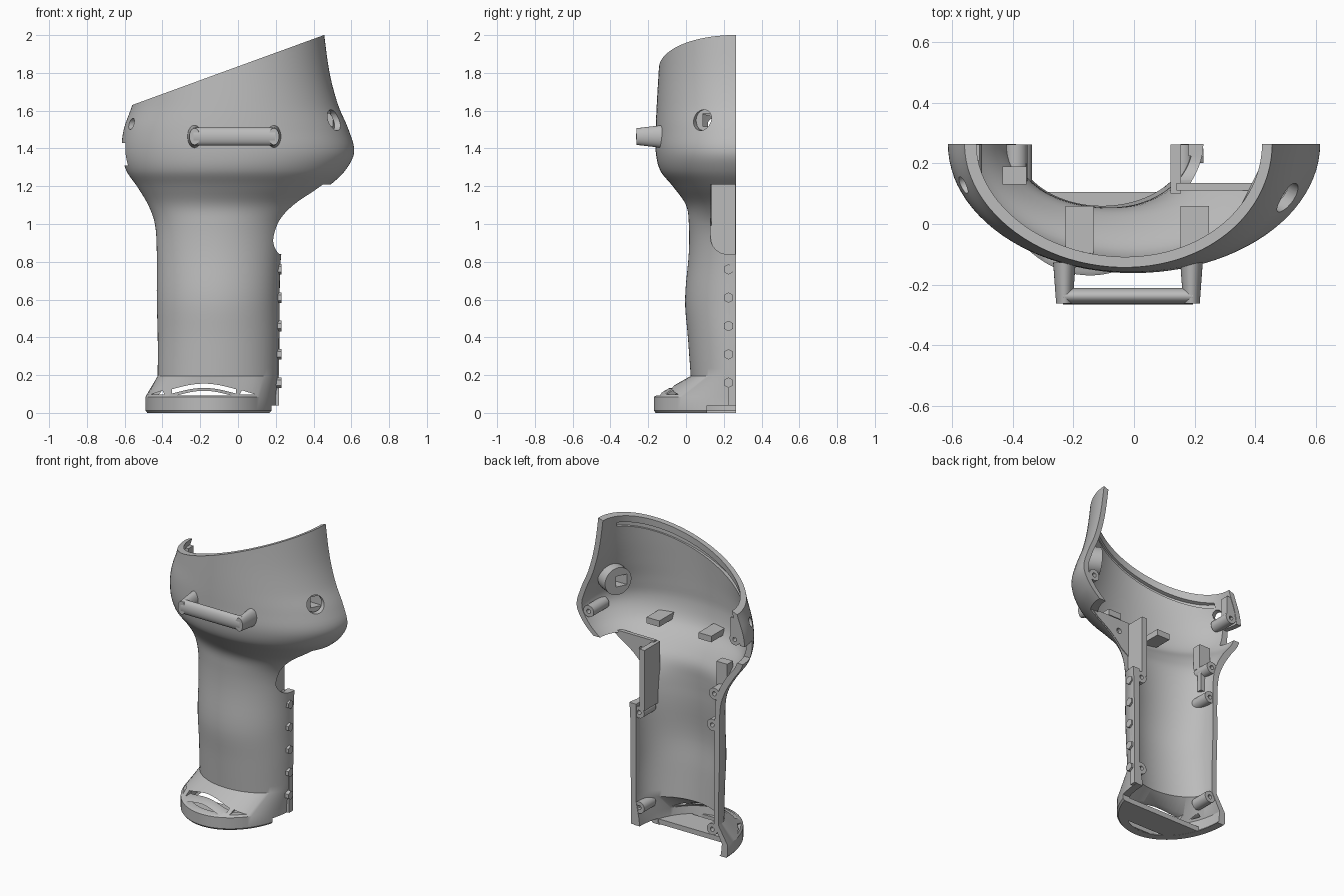
import bpy, bmesh, math
from mathutils import Vector, Matrix

old = bpy.data.objects.get("Cube")
if old:
    bpy.data.objects.remove(old, do_unlink=True)

SPLIT = 0.265      # plane where the shell half ends
BACK = 0.262       # rear end of the inner parts
STEPS = 48

grey = bpy.data.materials.new("matte grey")
grey.use_nodes = True
COLOUR = (0.5, 0.5, 0.5, 1)
grey.diffuse_color = COLOUR
grey.node_tree.nodes["Principled BSDF"].inputs["Base Color"].default_value = COLOUR


def finish(name, bm):
    bmesh.ops.recalc_face_normals(bm, faces=bm.faces)
    mesh = bpy.data.meshes.new(name)
    bm.to_mesh(mesh)
    bm.free()
    mesh.materials.append(grey)
    obj = bpy.data.objects.new(name, mesh)
    bpy.context.collection.objects.link(obj)
    return obj


def smooth(obj):
    bpy.ops.object.select_all(action='DESELECT')
    obj.select_set(True)
    bpy.context.view_layer.objects.active = obj
    bpy.ops.object.shade_smooth_by_angle(angle=math.radians(32))


def box(name, xs, ys, zs):
    bm = bmesh.new()
    bmesh.ops.create_cube(bm, size=1)
    for v in bm.verts:
        v.co = [r[0] if c < 0 else r[1] for c, r in zip(v.co, (xs, ys, zs))]
    return finish(name, bm)


def loft(rings):
    """Closed solid through rings of points."""
    bm = bmesh.new()
    rings = [[bm.verts.new(p) for p in ring] for ring in rings]
    for r, s in zip(rings, rings[1:]):
        for i in range(len(r)):
            j = (i + 1) % len(r)
            bm.faces.new((r[i], r[j], s[j], s[i]))
    bm.faces.new(rings[0])
    bm.faces.new(rings[-1])
    return bm


def prism(name, outline, place, low, high):
    return finish(name, loft([[place(a, b, k) for a, b in outline] for k in (low, high)]))


def cylinder(name, centre, axis, r1, r2, depth, sides=32, stretch=(1, 1)):
    bm = bmesh.new()
    bmesh.ops.create_cone(bm, cap_ends=True, segments=sides, radius1=r1, radius2=r2, depth=depth)
    bmesh.ops.scale(bm, vec=(*stretch, 1), verts=bm.verts)
    turn = Vector(axis).to_track_quat('Z', 'Y').to_matrix().to_4x4()
    bmesh.ops.transform(bm, matrix=Matrix.Translation(centre) @ turn, verts=bm.verts)
    return finish(name, bm)


def boolean(obj, other, operation):
    mod = obj.modifiers.new("boolean", 'BOOLEAN')
    mod.operation, mod.solver, mod.object = operation, 'EXACT', other
    bpy.context.view_layer.objects.active = obj
    bpy.ops.object.modifier_apply(modifier=mod.name)


def cut(obj, cutter):
    boolean(obj, cutter, 'DIFFERENCE')
    bpy.data.objects.remove(cutter, do_unlink=True)


def half_ellipse(left, right, front, inset=0):
    mid, a, b = (left + right) / 2, (right - left) / 2 - inset, SPLIT - front - inset
    angles = [math.pi * i / STEPS for i in range(STEPS + 1)]
    return [(mid - a * math.cos(t), SPLIT - b * math.sin(t)) for t in angles]


# Shell sections: height, left, right, front
foot = [(0, -.48, .19, -.16), (.012, -.49, .2, -.17), (.085, -.49, .2, -.17)]
upper = [(.195, -.425, .215, .025), (.4, -.425, .22, .01), (.6, -.43, .22, -.005),
         (.85, -.43, .23, .015), (1, -.44, .265, .015), (1.1, -.475, .35, 0),
         (1.2, -.535, .48, -.07), (1.28, -.59, .565, -.135), (1.38, -.615, .615, -.16),
         (1.5, -.605, .585, -.16), (1.63, -.56, .53, -.155), (1.8, -.52, .485, -.145),
         (2.05, -.47, .45, -.13)]


def spline(rows, per=5):
    out = []
    for i in range(len(rows) - 1):
        p = [Vector(rows[min(max(k, 0), len(rows) - 1)]) for k in range(i - 1, i + 3)]
        m1 = (p[2] - p[0]) * (p[2][0] - p[1][0]) / (p[2][0] - p[0][0])
        m2 = (p[3] - p[1]) * (p[2][0] - p[1][0]) / (p[3][0] - p[1][0])
        for s in range(per):
            t = s / per
            h = t * t * (3 - 2 * t)
            out.append(p[1] * (1 - h) + p[2] * h + m1 * t * (1 - t) ** 2 - m2 * t * t * (1 - t))
    return out + [Vector(rows[-1])]


# Main shell: C-shaped sections lofted up, then sliced at the slanted rim
shell_rings, hull_rings = [], []
for z, left, right, front in foot + spline(upper):
    wall = 0.035 + 0.015 * max(0, 1 - abs(z - 1.18) / .25, 1 - z / .15)
    loop = half_ellipse(left, right, front) + half_ellipse(left, right, front, wall)[::-1]
    shell_rings.append([(x, y, z) for x, y in loop])
    hull_rings.append([(x, y, z) for x, y in half_ellipse(left, right, front, .012)])
bm = loft(shell_rings)
sliced = bmesh.ops.bisect_plane(bm, geom=bm.verts[:] + bm.edges[:] + bm.faces[:], clear_outer=True,
                                plane_co=(-.56, 0, 1.63), plane_no=(-.37, 0, 1.015))
rim = [e for e in sliced["geom_cut"] if isinstance(e, bmesh.types.BMEdge)]
bmesh.ops.contextual_create(bm, geom=rim)
shell = finish("outer_shell", bm)

# Solid core that trims the inner parts to the shell
hull = finish("trim_hull", loft(hull_rings))
hull.hide_render = True


def level(x, y, z):
    return (x, y, z)


def upright(x, z, y):
    return (x, y, z)


# Openings: trigger window with a rounded corner, left catch, foot door
corner = [(.22 - .09 * math.cos(t), .93 - .09 * math.sin(t)) for t in (math.pi * i / 16 for i in range(9))]
cut(shell, prism("window_cutter", corner + [(.4, .84), (.4, 1.21), (.13, 1.21)],
                 lambda y, z, x: (x, y, z), .06, .8))
cut(shell, box("catch_cutter", (-.8, -.5), (.16, .4), (1.31, 1.43)))
cut(shell, box("door_cutter", (-.36, .4), (.11, .4), (-.1, .038)))

# Round side holes
cut(shell, cylinder("right_hole_cutter", (.5, .09, 1.55), (1, -.5, 0), .055, .055, .3))
cut(shell, cylinder("left_hole_cutter", (-.56, .13, 1.53), (-1, -.45, 0), .03, .03, .3))

# Groove inside the slanted rim
groove = half_ellipse(-.55, .445, -.13) + half_ellipse(-.55, .445, -.13, .06)[::-1]
cut(shell, prism("groove_cutter", [p for p in groove if p[1] < .16],
                 lambda x, y, k: (x, y, 1.834 + .3645 * x + k), -.075, -.045))


# Arched vents in the sloped top of the foot
def arch(x0, x1, base, rise):
    return [(x0 + (x1 - x0) * i / 12, base + rise * math.sin(math.pi * i / 12)) for i in range(13)]


vents = [arch(-.35, -.01, .125, .03) + arch(-.35, -.01, .102, .03)[::-1],
         arch(-.32, -.04, .093, .024),
         [(-.46, .098), (-.39, .098), (-.4, .118)],
         [(.01, .098), (.09, .098), (.02, .12)]]
for outline in vents:
    cut(shell, prism("vent_cutter", outline, upright, -.3, .12))
smooth(shell)

# Foot floor with a slot
floor = prism("foot_floor", [p for p in half_ellipse(-.47, .18, -.15) if p[1] < .12], level, .002, .035)
cut(floor, box("slot_cutter", (-.3, 0), (-.1, -.065), (-.1, .1)))

# Front bar handle with two tapered posts
for x, side in ((-.23, "right"), (.19, "left")):
    smooth(cylinder(side + "_handle_post", (x, -.195, 1.463), (0, -1, 0), .06, .044, .135, stretch=(.62, 1)))
smooth(cylinder("handle_bar", (-.02, -.238, 1.463), (1, 0, 0), .047, .047, .43, stretch=(.58, 1)))

# Hex studs down the grip edge
box("grip_edge", (.18, .217), (.225, SPLIT), (.04, .84))
for i in range(5):
    cylinder("hex_stud", (.215, .225, .16 + .15 * i), (1, 0, 0), .028, .028, .03, sides=6)

# Screw bosses against the inner wall
for x, z, front in ((.16, .79, .14), (.16, .16, .14), (-.375, .16, .14), (-.375, .85, .14),
                    (-.39, 1.06, .14), (.53, 1.36, .1), (-.54, 1.46, .12)):
    boss = cylinder("screw_boss", (x, (front + BACK) / 2, z), (0, 1, 0), .038, .038, BACK - front)
    cut(boss, cylinder("screw_cutter", (x, BACK, z), (0, 1, 0), .014, .014, .12))
    boolean(boss, hull, 'INTERSECT')
    smooth(boss)

# Ring socket behind the right side hole
ring = cylinder("hole_socket", (.435, .125, 1.55), (1, -.5, 0), .09, .09, .09)
cut(ring, box("socket_cutter", (.2, .8), (.09, .16), (1.515, 1.585)))
boolean(ring, hull, 'INTERSECT')
smooth(ring)

# Inner plates, ribs and ledges, trimmed to the shell
gusset = prism("window_gusset", [(.14, 1.22), (.44, 1.22), (.3, 1.09), (.14, .98)], upright, .11, .135)
cut(gusset, cylinder("gusset_cutter", (.23, .12, 1.14), (0, 1, 0), .018, .018, .1))
plates = [gusset,
          box("trigger_plate", (.12, .156), (.1, BACK), (.81, 1.21)),
          box("left_rib", (-.435, -.355), (.13, .19), (1.08, 1.24)),
          box("left_rib_foot", (-.42, -.355), (.17, .2), (.92, 1.08)),
          box("left_catch_ledge", (-.57, -.51), (.21, BACK), (1.47, 1.6))]
plates += [box("shelf_tab", (x - .047, x + .047), (-.1, .06), (1.28, 1.32)) for x in (-.18, .2)]
for plate in plates:
    boolean(plate, hull, 'INTERSECT')
bpy.data.objects.remove(hull, do_unlink=True)
